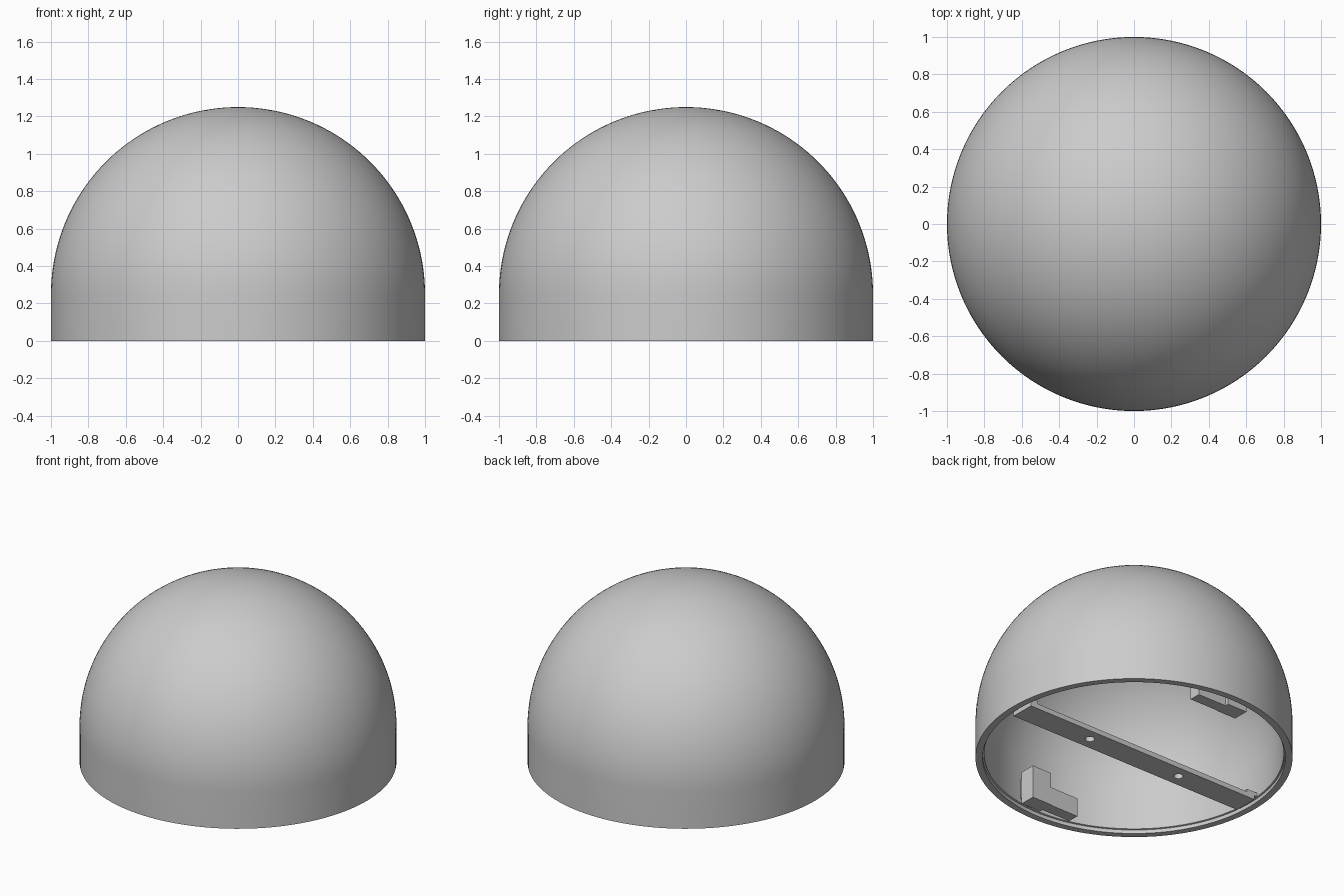
import bpy, bmesh
from math import sin, cos, pi, radians
from mathutils import Vector, Matrix

cube = bpy.data.objects.get("Cube")
if cube:
    bpy.data.objects.remove(cube, do_unlink=True)

grey = bpy.data.materials.new("light grey")
grey.use_nodes = True
grey.diffuse_color = (0.6, 0.6, 0.6, 1)
grey.node_tree.nodes["Principled BSDF"].inputs["Base Color"].default_value = (0.6, 0.6, 0.6, 1)

WALL = 0.25      # height of the straight wall
INNER = 0.945    # inside radius


def make_object(name, bm):
    bmesh.ops.recalc_face_normals(bm, faces=bm.faces)
    mesh = bpy.data.meshes.new(name)
    bm.to_mesh(mesh)
    bm.free()
    mesh.materials.append(grey)
    obj = bpy.data.objects.new(name, mesh)
    bpy.context.collection.objects.link(obj)
    return obj


def add_box(bm, lo, hi):
    lo, hi = Vector(lo), Vector(hi)
    size = Matrix.Diagonal((*(hi - lo), 1))
    bmesh.ops.create_cube(bm, size=1, matrix=Matrix.Translation((lo + hi) / 2) @ size)


def arc(radius, steps=40):
    """Quarter circle from the wall top up to the pole."""
    return [(radius * cos(i * pi / 2 / steps), WALL + radius * sin(i * pi / 2 / steps))
            for i in range(steps + 1)]


# Hollow dome shell turned from one profile
profile = arc(1.0)[::-1] + [(1, 0), (0.955, 0), (0.955, 0.025), (INNER, 0.028)] + arc(INNER)
bm = bmesh.new()
verts = [bm.verts.new((max(r, 0), 0, z)) for r, z in profile]
edges = [bm.edges.new(pair) for pair in zip(verts, verts[1:])]
bmesh.ops.spin(bm, geom=verts + edges, cent=(0, 0, 0), axis=(0, 0, 1),
               angle=2 * pi, steps=128, use_duplicate=False)
bmesh.ops.remove_doubles(bm, verts=bm.verts, dist=0.0001)
shell = make_object("dome_shell", bm)
bpy.context.view_layer.objects.active = shell
shell.select_set(True)
bpy.ops.object.shade_smooth_by_angle(angle=radians(30))

# Flat cross bar with two screw holes
bm = bmesh.new()
add_box(bm, (-0.92, -0.085, 0), (0.92, 0.085, 0.035))
bar = make_object("cross_bar", bm)
bm = bmesh.new()
for x in (-0.365, 0.365):
    bmesh.ops.create_cone(bm, cap_ends=True, segments=24, radius1=0.03, radius2=0.03,
                          depth=0.3, matrix=Matrix.Translation((x, 0, 0)))
cutter = make_object("hole_cutter", bm)
cutter.hide_render = True
cut = bar.modifiers.new("screw_holes", "BOOLEAN")
cut.operation = "DIFFERENCE"
cut.object = cutter
bpy.context.view_layer.objects.active = bar
bpy.ops.object.modifier_apply(modifier=cut.name)
bpy.data.objects.remove(cutter, do_unlink=True)

# Paired details: bar end tabs and stepped mounting clips, turned half way round
for side, turn in (("front", 0), ("back", pi)):
    bm = bmesh.new()
    add_box(bm, (0.86, -0.085, 0.03), (0.95, -0.04, 0.055))
    add_box(bm, (0.86, 0.04, 0.03), (0.95, 0.085, 0.055))
    tab = make_object(side + "_bar_tabs", bm)

    bm = bmesh.new()
    add_box(bm, (0.02, -0.9, 0), (0.17, -0.79, 0.23))          # tall block
    add_box(bm, (-0.2, -0.875, 0), (0.02, -0.795, 0.13))       # low block
    add_box(bm, (0.04, -0.95, 0.06), (0.15, -0.9, 0.2))        # link to the wall
    clip = make_object(side + "_clip", bm)
    for obj in (tab, clip):
        obj.rotation_euler.z = turn
